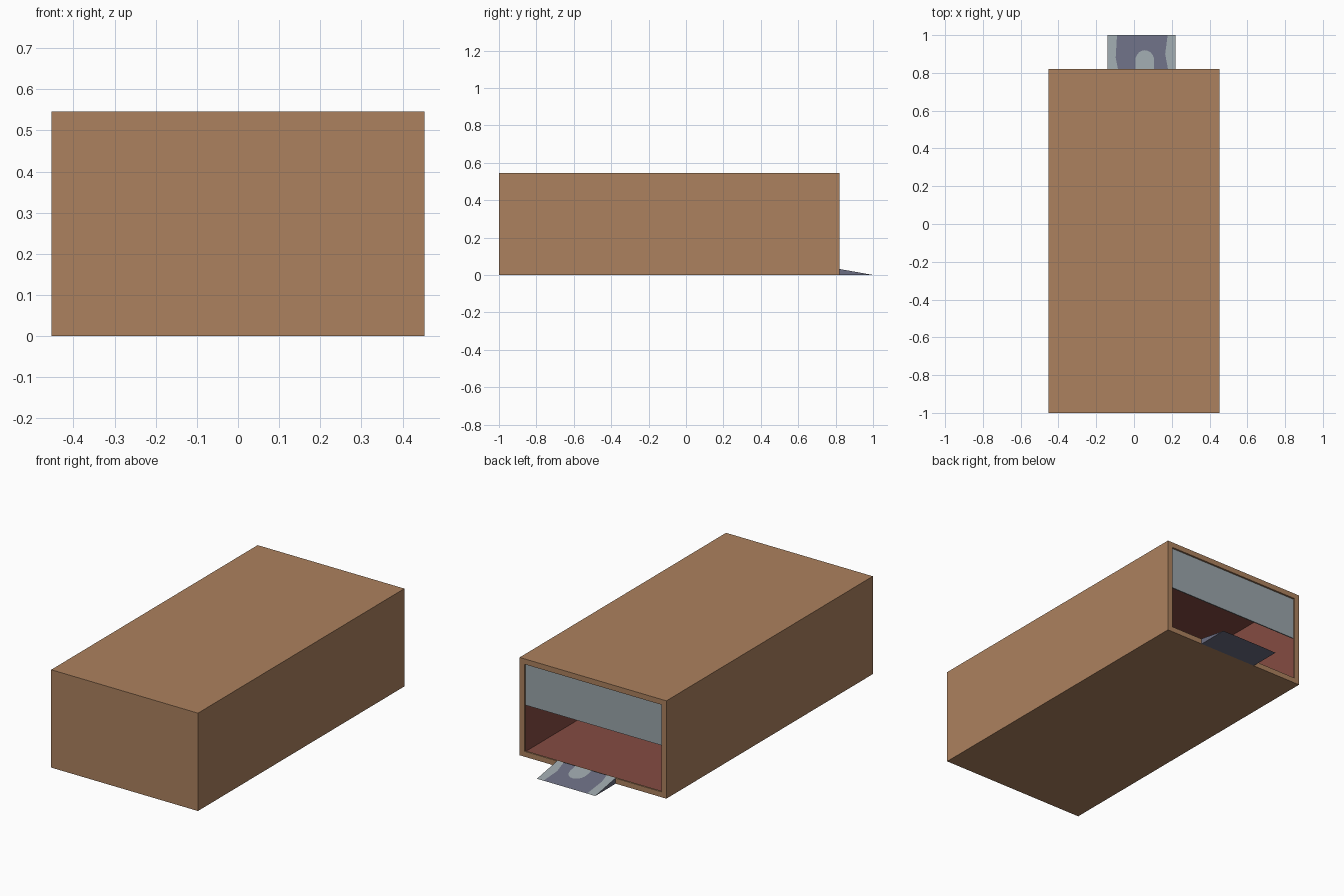
import bpy, bmesh, math

if "Cube" in bpy.data.objects:
    bpy.data.objects.remove(bpy.data.objects["Cube"])

W, H = 0.453, 0.546           # half width, height
FRONT, BACK = -1.0, 0.82      # closed end, open end
LIP, LIP_T = 0.03, 0.01       # rim width and thickness


def lin(c):
    c /= 255
    return c / 12.92 if c <= 0.04045 else ((c + 0.055) / 1.055) ** 2.4


def material(name, r, g, b):
    m = bpy.data.materials.new(name)
    m.diffuse_color = (lin(r), lin(g), lin(b), 1)
    m.use_nodes = True
    m.node_tree.nodes["Principled BSDF"].inputs["Base Color"].default_value = m.diffuse_color
    return m


BROWN = material("tan brown", 172, 129, 94)
RED = material("dark red", 133, 76, 66)
GREY = material("light grey", 155, 165, 170)
SLATE = material("slate purple", 107, 109, 130)


def finish(name, bm, *mats):
    me = bpy.data.meshes.new(name)
    bm.to_mesh(me)
    bm.free()
    for m in mats:
        me.materials.append(m)
    ob = bpy.data.objects.new(name, me)
    bpy.context.collection.objects.link(ob)
    return ob


def box_mesh(x0, x1, y0, y1, z0, z1):
    bm = bmesh.new()
    bmesh.ops.create_cube(bm, size=1)
    for v in bm.verts:
        v.co = (x1 if v.co.x > 0 else x0, y1 if v.co.y > 0 else y0,
                z1 if v.co.z > 0 else z0)
    bm.normal_update()
    return bm


def open_back(bm):
    bmesh.ops.delete(bm, geom=[f for f in bm.faces if f.normal.y > 0.9],
                     context='FACES_ONLY')


# Outer casing, open at the back
bm = box_mesh(-W, W, FRONT, BACK - LIP_T, 0, H)
open_back(bm)
finish("outer_casing", bm, BROWN)

# Red lining just inside the casing, facing inward
t = 0.004
bm = box_mesh(-W + t, W - t, FRONT + t, BACK - LIP_T, t, H - t)
open_back(bm)
bmesh.ops.reverse_faces(bm, faces=bm.faces[:])
finish("inner_lining", bm, RED)

# Rim around the opening: ring extruded forward
bm = bmesh.new()
rings = []
for y in (BACK, BACK - LIP_T):
    for d in (0, LIP):
        rings.append([bm.verts.new((x, y, z)) for x, z in (
            (-W + d, d), (W - d, d), (W - d, H - d), (-W + d, H - d))])
for a, b in ((0, 1), (1, 3), (3, 2), (2, 0)):
    for i in range(4):
        j = (i + 1) % 4
        bm.faces.new((rings[a][i], rings[a][j], rings[b][j], rings[b][i]))
bmesh.ops.recalc_face_normals(bm, faces=bm.faces[:])
finish("opening_rim", bm, BROWN)

# Half-raised shutter behind the rim
finish("shutter", box_mesh(-W + 0.026, W - 0.026, 0.799, 0.805, 0.281, 0.521), GREY)

# Ramp wedge: light top, slate elsewhere
RX0, RX1, RH = -0.14, 0.22, 0.032
bm = bmesh.new()
ends = [[bm.verts.new((x, y, z)) for y, z in ((BACK, 0), (1, 0), (BACK, RH))]
        for x in (RX0, RX1)]
bm.faces.new(ends[0])
bm.faces.new(ends[1])
for i in range(3):
    j = (i + 1) % 3
    bm.faces.new((ends[0][i], ends[0][j], ends[1][j], ends[1][i]))
bmesh.ops.recalc_face_normals(bm, faces=bm.faces[:])
for f in bm.faces:
    f.material_index = 0 if f.normal.z > 0.5 else 1
finish("ramp", bm, GREY, SLATE)

# Worn arch-shaped patch lying on the ramp top
inner = [(0.057 + 0.05 * math.cos(a), 0.865 + 0.055 * math.sin(a))
         for a in [math.pi * i / 10 for i in range(11)]]
outline = ([(0.107, BACK)] + inner + [(0.007, BACK), (-0.085, BACK), (-0.097, 0.88),
           (-0.09, 0.999), (0.178, 0.999), (0.165, 0.9), (0.18, BACK)])
bm = bmesh.new()
face = bm.faces.new([bm.verts.new((x, y, RH * (1 - y) / (1 - BACK) + 0.0015))
                     for x, y in outline])
face.normal_update()
if face.normal.z < 0:
    face.normal_flip()
bmesh.ops.triangulate(bm, faces=[face])
finish("ramp_patch", bm, SLATE)
